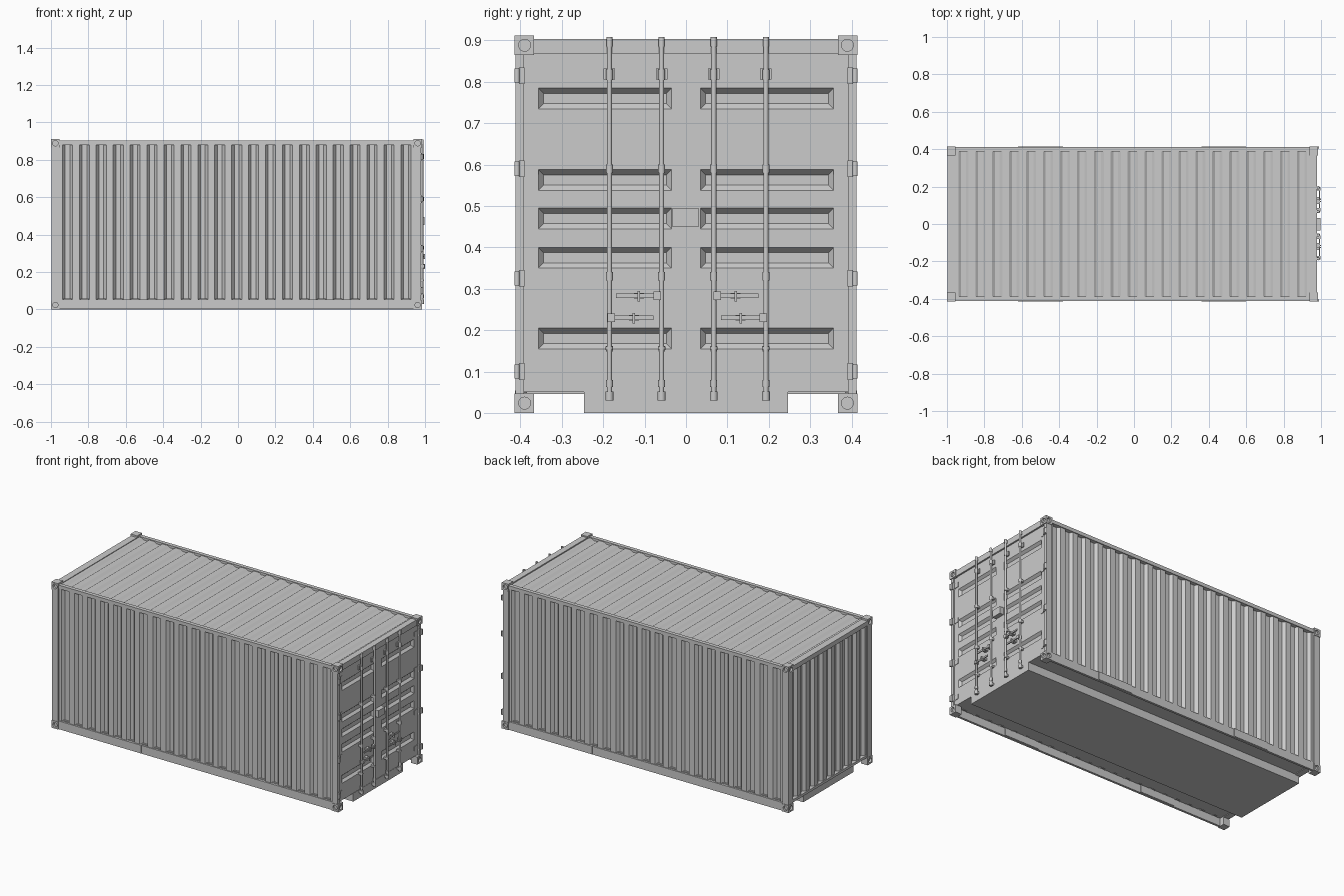
import bpy, bmesh
from math import pi
from mathutils import Matrix, Vector

if "Cube" in bpy.data.objects:
    bpy.data.objects.remove(bpy.data.objects["Cube"])


def finish(name, bm, smooth=False):
    bmesh.ops.recalc_face_normals(bm, faces=bm.faces)
    me = bpy.data.meshes.new(name)
    bm.to_mesh(me)
    bm.free()
    ob = bpy.data.objects.new(name, me)
    bpy.context.collection.objects.link(ob)
    if smooth:
        bpy.ops.object.select_all(action='DESELECT')
        ob.select_set(True)
        bpy.context.view_layer.objects.active = ob
        bpy.ops.object.shade_smooth_by_angle(angle=0.7)
    return ob


def add_box(bm, x0, x1, y0, y1, z0, z1):
    m = Matrix.Translation(((x0 + x1) / 2, (y0 + y1) / 2, (z0 + z1) / 2))
    bmesh.ops.create_cube(bm, size=1, matrix=m @ Matrix.Diagonal((x1 - x0, y1 - y0, z1 - z0, 1)))


def add_cyl(bm, x, y, z0, z1, r, seg=12):
    bmesh.ops.create_cone(bm, cap_ends=True, segments=seg, radius1=r, radius2=r, depth=z1 - z0,
                          matrix=Matrix.Translation((x, y, (z0 + z1) / 2)))


def boxes(name, *dims):
    bm = bmesh.new()
    for d in dims:
        add_box(bm, *d)
    return finish(name, bm)


def corrugated(name, length, height, n, depth, origin, u, v, out):
    """Trapezoid sheet: n ribs along u, straight along v, outer flats at origin plane."""
    origin, u, v, out = map(Vector, (origin, u, v, out))
    p = length / n
    prof = [(0, 0)]
    for i in range(n):
        prof += [((i + a) * p, d) for a, d in ((.2, 0), (.36, -depth), (.64, -depth), (.8, 0))]
    prof.append((length, 0))
    bm = bmesh.new()
    rows = [[bm.verts.new(origin + u * s + out * d + v * t) for s, d in prof] for t in (0, height)]
    for i in range(len(prof) - 1):
        bm.faces.new((rows[0][i], rows[0][i + 1], rows[1][i + 1], rows[1][i]))
    ob = finish(name, bm)
    # thin plate so that the sheet is closed
    mod = ob.modifiers.new("thickness", 'SOLIDIFY')
    mod.thickness = 0.003
    face = ob.data.polygons[0]
    mod.offset = -1 if face.normal.dot(out) > 0 else 1
    return ob


# corrugated walls and roof
for s, side in ((-1, "front"), (1, "back")):
    corrugated(side + "_wall", 1.90, 0.835, 21, 0.018, (-0.957, s * 0.405, 0.048), (1, 0, 0), (0, 0, 1), (0, s, 0))
corrugated("end_wall", 0.75, 0.83, 9, 0.018, (-0.988, -0.375, 0.05), (0, 1, 0), (0, 0, 1), (-1, 0, 0))
corrugated("roof", 1.90, 0.78, 21, 0.010, (-0.957, -0.39, 0.897), (1, 0, 0), (0, 1, 0), (0, 0, 1))

# frame: rails, fork pockets, posts, headers
for s, side in ((-1, "front"), (1, "back")):
    def ys(a, b):
        return (s * a, s * b) if s > 0 else (s * b, s * a)
    boxes(side + "_top_rail", (-0.96, 0.945, *ys(0.387, 0.411), 0.88, 0.902))
    boxes(side + "_bottom_rail", (-0.96, 0.945, *ys(0.396, 0.410), 0.001, 0.052))
    boxes(side + "_fork_pockets", *[(a, a + 0.24, *ys(0.392, 0.4135), 0.004, 0.054) for a in (-0.62, 0.36)])
    boxes(side + "_corner_posts", (-0.998, -0.955, *ys(0.37, 0.412), 0.04, 0.87),
          (0.938, 0.978, *ys(0.391, 0.412), 0.04, 0.87))
boxes("end_headers", (-0.998, -0.955, -0.37, 0.37, 0.872, 0.901), (0.94, 0.978, -0.37, 0.37, 0.868, 0.904),
      (-0.994, -0.955, -0.37, 0.37, 0.046, 0.062))
boxes("floor", (-0.975, 0.965, -0.398, 0.398, 0.050, 0.058))
boxes("centre_underframe", (-0.985, 0.970, -0.247, 0.247, 0.0, 0.052))

# corner castings with round sockets in the two outer faces
bm = bmesh.new()
for axis, pos in (('Y', (0.023, -0.001, 0)), ('X', (-0.001, 0.024, 0))):
    bmesh.ops.create_cone(bm, cap_ends=True, segments=20, radius1=0.0145, radius2=0.0145, depth=0.024,
                          matrix=Matrix.Translation(pos) @ Matrix.Rotation(pi / 2, 4, axis))
cutter = finish("socket_cutter", bm)
cutter.hide_render = True
base = boxes("casting_base", (-0.0225, 0.0225, -0.024, 0.024, -0.0235, 0.0235))
mod = base.modifiers.new("sockets", 'BOOLEAN')
mod.object, mod.operation, mod.solver = cutter, 'DIFFERENCE', 'EXACT'
bpy.context.view_layer.update()
cast = bpy.data.meshes.new_from_object(base.evaluated_get(bpy.context.evaluated_depsgraph_get()))
bpy.data.objects.remove(base)
bpy.data.objects.remove(cutter)
for x in (-0.9775, 0.9615):
    for y in (-0.391, 0.391):
        for z in (0.0235, 0.8885):
            bm = bmesh.new()
            bm.from_mesh(cast)
            bmesh.ops.transform(bm, verts=bm.verts, matrix=Matrix.Translation((x, y, z)) @ Matrix.Diagonal(
                (1 if x > 0 else -1, 1 if y > 0 else -1, 1, 1)))
            finish("corner_casting", bm)

# door leaves with pressed horizontal panels
DOOR = 0.968
ribs = (0.18, 0.375, 0.47, 0.563, 0.76)
zs = [0.05] + [z + d for z in ribs for d in (-0.025, 0.025)] + [0.872]
for s, side in ((-1, "left"), (1, "right")):
    cols = [s * y for y in (0, 0.035, 0.357, 0.392)]
    bm = bmesh.new()
    grid = [[bm.verts.new((DOOR, y, z)) for y in cols] for z in zs]
    pressed = []
    for j in range(len(zs) - 1):
        for i in range(3):
            f = bm.faces.new((grid[j][i], grid[j][i + 1], grid[j + 1][i + 1], grid[j + 1][i]))
            if i == 1 and j % 2:
                pressed.append(f)
    if s < 0:
        bmesh.ops.reverse_faces(bm, faces=bm.faces)
    bm.normal_update()
    bmesh.ops.inset_individual(bm, faces=pressed, thickness=0.018, depth=-0.015)
    rim = [e for e in bm.edges if e.is_boundary]
    ext = bmesh.ops.extrude_edge_only(bm, edges=rim)["geom"]
    bmesh.ops.translate(bm, verts=[v for v in ext if isinstance(v, bmesh.types.BMVert)], vec=(-0.028, 0, 0))
    finish(side + "_door", bm)

    # hinges: leaf on the door, knuckle on the post
    bm = bmesh.new()
    for z in (0.10, 0.325, 0.59, 0.815):
        for a, b, h, x in ((0.357, 0.395, 0.014, 0.971), (0.390, 0.404, 0.020, 0.984)):
            add_box(bm, 0.96, x, min(s * a, s * b), max(s * a, s * b), z - h, z + h)
        add_cyl(bm, 0.984, s * 0.4085, z - 0.017, z + 0.017, 0.0065)
    finish(side + "_door_hinges", bm, True)

    # locking bars with end cams, collars and guide brackets
    for k, d in (("inner", 0.063), ("outer", 0.189)):
        y = s * d + 0.004
        bm = bmesh.new()
        add_cyl(bm, 0.985, y, 0.035, 0.905, 0.0062)
        for z0, z1, r in ((0.03, 0.052, 0.0095), (0.062, 0.08, 0.0085), (0.152, 0.160, 0.009),
                          (0.32, 0.34, 0.0085), (0.58, 0.60, 0.0085), (0.805, 0.83, 0.0085), (0.885, 0.908, 0.0075)):
            add_cyl(bm, 0.985, y, z0, z1, r)
        for z in (0.155, 0.33, 0.59):
            add_box(bm, 0.966, 0.985, y - 0.008, y + 0.008, z - 0.007, z + 0.007)
        add_box(bm, 0.966, 0.976, y - 0.014, y + 0.014, 0.806, 0.832)
        for z in (0.042, 0.89):
            add_box(bm, 0.966, 0.986, y - 0.007, y + 0.007, z - 0.007, z + 0.007)
        finish(side + "_" + k + "_locking_bar", bm, True)

    # swing handles with hub and catch
    for k, hub, end, catch, z in (("upper", 0.073, 0.172, 0.117, 0.283), ("lower", 0.184, 0.082, 0.129, 0.230)):
        def span(a, b):
            return sorted((s * a + 0.003, s * b + 0.003))
        boxes(side + "_" + k + "_handle",
              (0.988, 0.994, *span(hub, end), z - 0.005, z + 0.005),
              (0.978, 0.998, *span(hub - 0.009, hub + 0.009), z - 0.010, z + 0.010),
              (0.966, 0.990, *span(catch - 0.012, catch + 0.012), z - 0.007, z + 0.007),
              (0.985, 1.0, *span(catch - 0.003, catch + 0.003), z - 0.014, z + 0.012))

# lock box across the door gap
boxes("lock_box", (0.966, 0.996, -0.034, 0.031, 0.450, 0.494))
